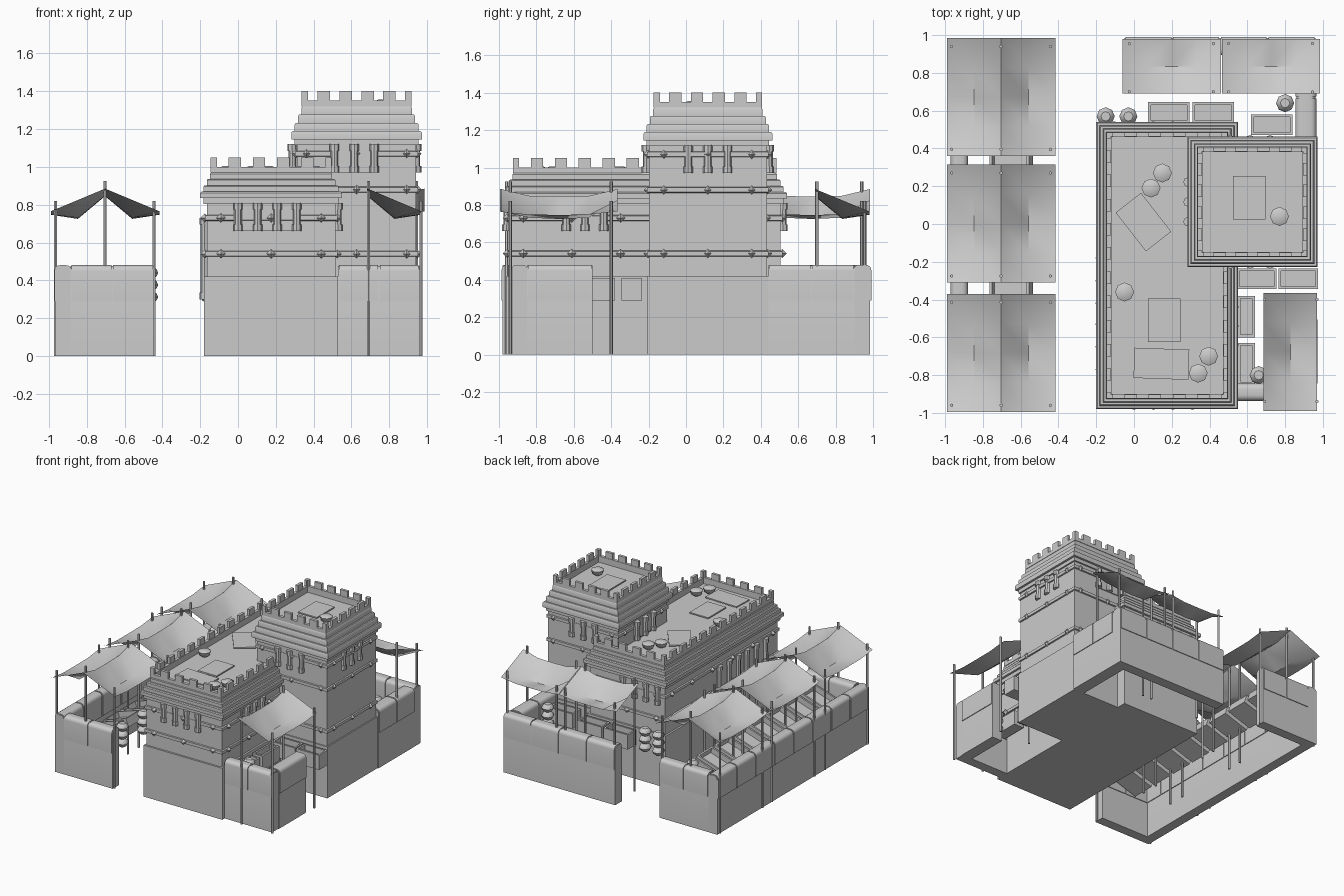
import bpy, bmesh
from math import radians, tau, sin, cos
from mathutils import Matrix, Vector

if "Cube" in bpy.data.objects:
    bpy.data.objects.remove(bpy.data.objects["Cube"])

grey = bpy.data.materials.new("plain grey")
grey.use_nodes = True
grey.diffuse_color = (0.6, 0.6, 0.6, 1)
grey.node_tree.nodes["Principled BSDF"].inputs["Base Color"].default_value = grey.diffuse_color


def finish(name, bm):
    mesh = bpy.data.meshes.new(name)
    bm.to_mesh(mesh)
    bm.free()
    mesh.materials.append(grey)
    ob = bpy.data.objects.new(name, mesh)
    bpy.context.collection.objects.link(ob)
    bpy.ops.object.select_all(action="DESELECT")
    ob.select_set(True)
    bpy.context.view_layer.objects.active = ob
    bpy.ops.object.shade_smooth_by_angle(angle=radians(40))


def turn(degrees, axis):
    return Matrix.Rotation(radians(degrees), 4, axis)


def span(bm, x0, x1, y0, y1, z0, z1):
    m = Matrix.Translation(((x0 + x1) / 2, (y0 + y1) / 2, (z0 + z1) / 2))
    m = m @ Matrix.Diagonal((x1 - x0, y1 - y0, z1 - z0, 1))
    return bmesh.ops.create_cube(bm, size=1, matrix=m)["verts"]


def rod(bm, x, y, z0, z1, r, sides=8):
    bmesh.ops.create_cone(bm, cap_ends=True, segments=sides, radius1=r, radius2=r,
                          depth=z1 - z0, matrix=Matrix.Translation((x, y, (z0 + z1) / 2)))


# Skin closed rings of points, capping both ends
def loft(bm, rings, matrix):
    rings = [[bm.verts.new(matrix @ Vector(p)) for p in ring] for ring in rings]
    for a, b in zip(rings, rings[1:]):
        for i in range(len(a)):
            j = (i + 1) % len(a)
            bm.faces.new((a[i], a[j], b[j], b[i]))
    bm.faces.new(rings[0][::-1])
    bm.faces.new(rings[-1])


def rect(hx, hy, z):
    return [(-hx, -hy, z), (hx, -hy, z), (hx, hy, z), (-hx, hy, z)]


def circle(r, z, n=8):
    return [(r * cos(tau * i / n), r * sin(tau * i / n), z) for i in range(n)]


# Stepped square towers with battlements along the four edges
def tower(name, cx, cy, hx, hy, wall, bands, eave, top, nx, ny):
    p = [(-0.02, 0), (-0.02, 0.42), (wall, 0.42)]
    for z in bands:
        p += [(wall, z - 0.015), (wall + 0.01, z - 0.012), (wall + 0.01, z + 0.012), (wall, z + 0.015)]
    p += [(wall, eave - 0.03), (-0.018, eave - 0.03), (-0.018, eave)]
    step = (top - 0.08 - eave) / 4
    for i in range(4):
        d, z = -0.0175 * i, eave + step * i
        p += [(d, z), (d, z + step * 0.8), (d - 0.006, z + step)]
    p += [(-0.055, top - 0.08), (-0.055, top - 0.05), (-0.08, top - 0.05), (-0.08, top - 0.1)]
    bm = bmesh.new()
    loft(bm, [rect(hx + d, hy + d, z) for d, z in p], Matrix.Translation((cx, cy, 0)))
    finish(name, bm)
    bm = bmesh.new()
    ex, ey = hx - 0.055, hy - 0.055
    for n, length, edge, along_x in ((nx, ex, ey, True), (ny, ey, ex, False)):
        for i in range(n + 1):
            mid = -length + 2 * length * i / n
            a, b = max(mid - 0.033, -length), min(mid + 0.033, length)
            for lo, hi in ((edge - 0.022, edge), (-edge, 0.022 - edge)):
                sides = (a, b, lo, hi) if along_x else (lo, hi, a, b)
                bmesh.ops.translate(bm, verts=span(bm, *sides, top - 0.05, top), vec=(cx, cy, 0))
    finish(name + "_battlements", bm)


HALL, HALL_BANDS = (0.175, -0.22, 0.375, 0.76), (0.54, 0.73)
KEEP, KEEP_BANDS = (0.627, 0.117, 0.345, 0.345), (0.54, 0.88, 1.07)
tower("hall", *HALL, -0.035, HALL_BANDS, 0.835, 1.05, 5, 11)
tower("keep", *KEEP, -0.03, KEEP_BANDS, 1.145, 1.4, 5, 5)

# Studs on the wall bands
bm = bmesh.new()
for (cx, cy, hx, hy), bands, ny in ((HALL, HALL_BANDS, 6), (KEEP, KEEP_BANDS, 3)):
    for z in bands:
        for s in (-1, 1):
            spots = [(cx + s * (hx - 0.025), cy + (hy - 0.11) * (2 * i / (ny - 1) - 1)) for i in range(ny)]
            spots += [(cx + x, cy + s * (hy - 0.025)) for x in (-0.265, 0, 0.265)]
            for x, y in spots:
                bmesh.ops.create_uvsphere(bm, u_segments=4, v_segments=2, radius=0.024,
                                          matrix=Matrix.Translation((x, y, z)))
finish("band_studs", bm)


# Colonnaded windows, facing the front before they are turned
def window(name, x, y, angle, width, z0, z1, columns):
    bm = bmesh.new()
    span(bm, -width / 2, width / 2, -0.008, 0.02, z0, z1)
    for i in range(columns):
        px = -width / 2 + width * i / (columns - 1)
        rod(bm, px, -0.012, z0, z1, 0.02)
        for z in (z0, z1 - 0.035):
            rod(bm, px, -0.014, z, z + 0.035, 0.025)
    bm.transform(Matrix.Translation((x, y, 0)) @ turn(angle, "Z"))
    finish(name, bm)


window("hall_front_window", 0.155, -0.945, 0, 0.31, 0.66, 0.81, 4)
window("hall_side_window", 0.515, -0.54, 90, 0.2, 0.66, 0.81, 3)
window("hall_back_window", 0.05, 0.505, 180, 0.31, 0.66, 0.81, 4)
for y in (-0.3, -0.65):
    window("hall_tall_window", -0.165, y, -90, 0.24, 0.3, 0.73, 3)
for x, y, angle in ((0, -1, 0), (1, 0, 90), (0, 1, 180), (-1, 0, -90)):
    window("keep_window", 0.615 + x * 0.315, 0.117 + y * 0.315, angle, 0.21, 0.97, 1.12, 3)

# Mats lying on the roofs
bm = bmesh.new()
for x, y, z, w, d, angle in ((0.05, 0.01, 0.96, 0.17, 0.26, 38), (0.16, -0.51, 0.96, 0.17, 0.23, 0),
                             (0.145, -0.74, 0.97, 0.29, 0.16, -2), (0.61, 0.14, 1.31, 0.17, 0.23, 0)):
    loft(bm, [rect(w / 2, d / 2, 0), rect(w / 2, d / 2, 0.01)],
         Matrix.Translation((x, y, z)) @ turn(angle, "Z"))
finish("roof_mats", bm)

# Bowls on the roofs
bm = bmesh.new()
bowl = [circle(r, z) for r, z in ((0.02, 0), (0.04, 0.015), (0.05, 0.045), (0.03, 0.055))]
for x, y, z in ((0.15, 0.27, 0.95), (0.09, 0.19, 0.95), (-0.05, -0.36, 0.95), (0.395, -0.7, 0.95),
                (0.34, -0.79, 0.95), (0.77, 0.04, 1.3)):
    loft(bm, bowl, Matrix.Translation((x, y, z)))
finish("bowls", bm)

# Stacked pots by the stalls
bm = bmesh.new()
pots = [circle(r, 0.28 + 0.064 * k + z) for k in range(3)
        for r, z in ((0.022, 0), (0.04, 0.015), (0.048, 0.032), (0.04, 0.05), (0.025, 0.063))]
for x, y in ((-0.15, 0.57), (-0.03, 0.57), (0.8, 0.64), (-0.47, -0.82), (-0.47, -0.55), (-0.64, 0.83), (0.66, -0.8)):
    loft(bm, pots, Matrix.Translation((x, y, 0)))
finish("stacked_pots", bm)

# Canopies of cloth sagging between a high edge and a low edge
HIGH, LOW = 0.885, 0.765
poles = bmesh.new()


def panel(bm, a, b, c, d):
    a, b, c, d = Vector((*a, HIGH)), Vector((*b, HIGH)), Vector((*c, LOW)), Vector((*d, LOW))
    rows = []
    for u, sag in ((0, 0.04), (0.5, 0.1), (1, 0.018)):
        row = []
        for v in (0, 0.25, 0.5, 0.75, 1):
            p = a.lerp(b, v).lerp(c.lerp(d, v), u)
            p.z -= sag * min(1, 5 * v * (1 - v))
            row.append(bm.verts.new(p))
        rows.append(row)
    for r, s in zip(rows, rows[1:]):
        for i in range(4):
            bm.faces.new((r[i], r[i + 1], s[i + 1], s[i]))


bm = bmesh.new()
for y0 in (-0.995, -0.31, 0.36):
    y1 = y0 + 0.625
    panel(bm, (-0.703, y0), (-0.703, y1), (-0.99, y0), (-0.99, y1))
    panel(bm, (-0.703, y1), (-0.703, y0), (-0.415, y1), (-0.415, y0))
    for y in (y0 + 0.035, y1 - 0.045):
        for x, z in ((-0.965, 0.82), (-0.703, 0.925), (-0.443, 0.82)):
            rod(poles, x, y, 0, z, 0.009, 6)
finish("gable_canopies", bm)
bm = bmesh.new()
for x0, x1 in ((-0.06, 0.46), (0.465, 0.985)):
    panel(bm, (x0, 0.69), (x1, 0.69), (x0, 0.98), (x1, 0.98))
    for x in (x0 + 0.035, x1 - 0.04):
        rod(poles, x, 0.7, 0, 0.925, 0.009, 6)
        rod(poles, x, 0.955, 0, 0.82, 0.009, 6)
finish("back_canopies", bm)
bm = bmesh.new()
panel(bm, (0.685, -0.365), (0.685, -0.99), (0.97, -0.365), (0.97, -0.99))
for y in (-0.94, -0.4):
    rod(poles, 0.69, y, 0, 0.925, 0.009, 6)
    rod(poles, 0.968, y, 0, 0.82, 0.009, 6)
finish("side_canopy", bm)
finish("canopy_poles", poles)


# Counters with rounded tops and draped cloths
def rounded(bm, x0, x1, y0, y1, z0, z1, axis):
    verts = span(bm, x0, x1, y0, y1, z0, z1)
    edges = {e for v in verts for e in v.link_edges if min(w.co.z for w in e.verts) > z1 - 0.001
             and abs(e.verts[0].co[axis] - e.verts[1].co[axis]) > 0.001}
    bmesh.ops.bevel(bm, geom=list(edges), offset=0.03, segments=4, affect="EDGES", profile=0.5)


def counter(name, x0, x1, y0, y1, cloths):
    axis = 0 if x1 - x0 > y1 - y0 else 1
    bm, drape = bmesh.new(), bmesh.new()
    rounded(bm, x0, x1, y0, y1, 0, 0.475, axis)
    start, end = ((x0, x1), (y0, y1))[axis]
    for i in range(cloths):
        a = start + (end - start) * i / cloths + 0.005
        b = start + (end - start) * (i + 1) / cloths - 0.005
        sides = (x0 - 0.006, x1 + 0.006, a, b) if axis else (a, b, y0 - 0.006, y1 + 0.006)
        rounded(drape, *sides, 0.29, 0.48, axis)
    finish(name, bm)
    finish(name + "_cloths", drape)


counter("market_counter", -0.965, -0.885, -0.98, 0.975, 8)
counter("market_front_counter", -0.885, -0.445, -0.98, -0.9, 2)
counter("market_back_counter", -0.885, -0.445, 0.895, 0.975, 2)
counter("back_counter", -0.05, 0.96, 0.9, 0.985, 4)
counter("back_side_counter", 0.86, 0.96, 0.44, 0.9, 2)
counter("side_front_counter", 0.53, 0.96, -0.93, -0.85, 2)
counter("side_counter", 0.87, 0.965, -0.85, -0.5, 1)

# Open trays of goods, tilted behind the long counter and upright by the towers
bm = bmesh.new()
trays = [(-0.65, (k + 0.5) * 0.222, 0.22, 0.19, 0.035, -18) for k in range(-4, 4)]
trays += [(x, y, 0.22, 0.11, 0.06, 0) for x, y in ((0.185, 0.59), (0.42, 0.59), (0.73, 0.525))]
trays += [(x, -0.29, 0.21, 0.11, 0.06, 0) for x in (0.65, 0.87)]
trays += [(0.595, y, 0.09, 0.22, 0.06, 0) for y in (-0.49, -0.74)]
for x, y, w, d, h, tilt in trays:
    rings = [rect(w / 2 - t, d / 2 - t, z) for t, z in ((0, -h), (0, h), (0.014, h), (0.014, h - 0.045))]
    loft(bm, rings, Matrix.Translation((x, y, 0.35)) @ turn(tilt, "Y"))
finish("goods_trays", bm)
